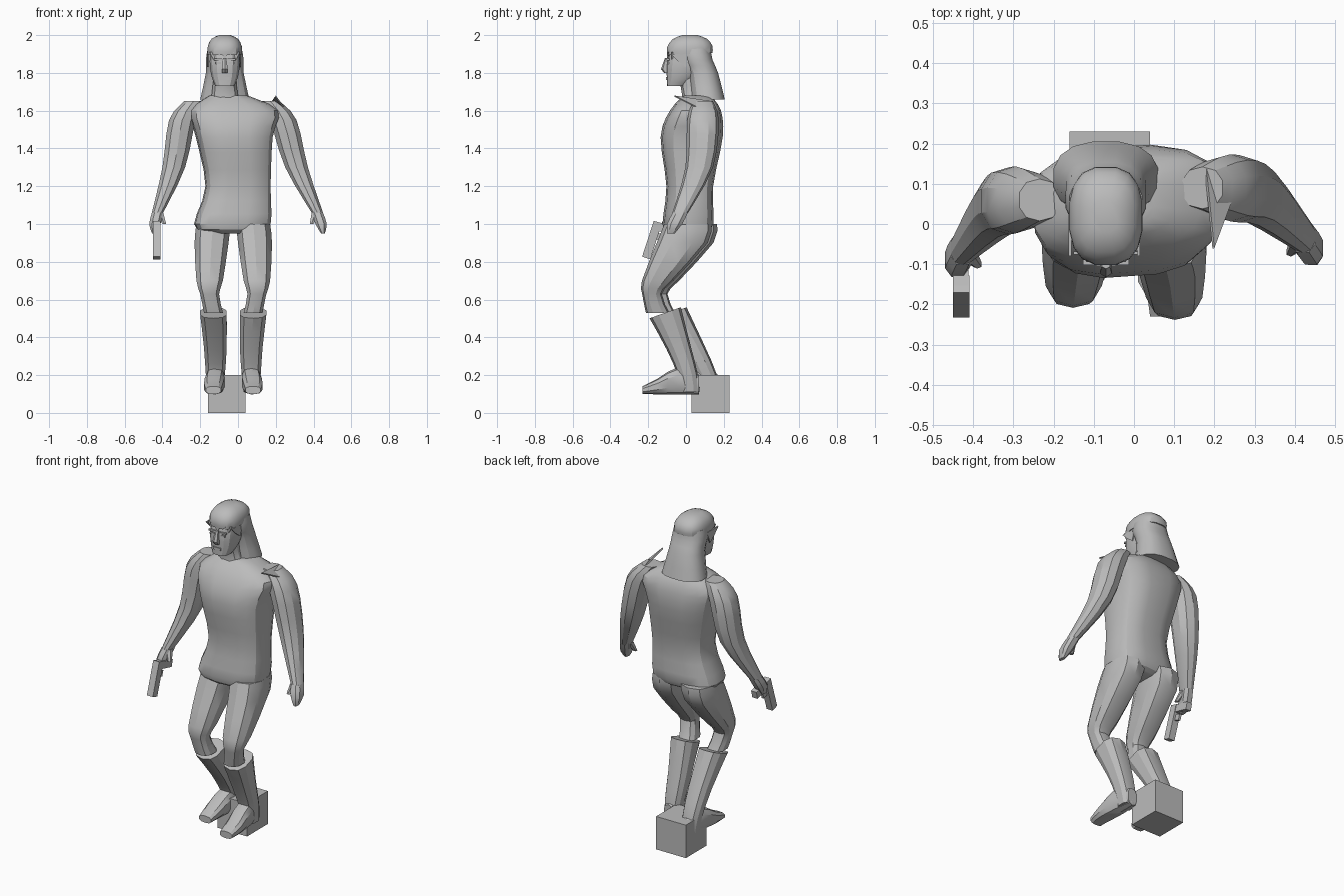
import bpy, bmesh, math
from mathutils import Matrix, Vector

old = bpy.data.objects.get("Cube")
if old:
    bpy.data.objects.remove(old, do_unlink=True)

colour = [.5, .5, .5, 1]
grey = bpy.data.materials.new("plain_grey")
grey.use_nodes = True
grey.diffuse_color = colour
grey.node_tree.nodes["Principled BSDF"].inputs["Base Color"].default_value = colour
parts = []


def finish(name, bm):
    bmesh.ops.recalc_face_normals(bm, faces=bm.faces)
    mesh = bpy.data.meshes.new(name)
    bm.to_mesh(mesh)
    bm.free()
    mesh.materials.append(grey)
    obj = bpy.data.objects.new(name, mesh)
    bpy.context.collection.objects.link(obj)
    parts.append(obj)


def blend(rings, steps):
    """Yield rings along a smooth spline through the key rings, with progress."""
    keys = [Vector(ring) for ring in rings]
    last = len(keys) - 1
    for i in range(last):
        before, start = keys[max(i - 1, 0)], keys[i]
        end, after = keys[i + 1], keys[min(i + 2, last)]
        leave, arrive = (end - before) / 2, (after - start) / 2
        for step in range(steps):
            t = step / steps
            gap = end - start
            ring = (start + leave * t + (gap * 3 - leave * 2 - arrive) * t ** 2
                    + (leave + arrive - gap * 2) * t ** 3)
            yield ring, (i + t) / last
    yield keys[last], 1


def loft(name, rings, sides=12, power=2.6, steps=2, upright=False, yaw=0, slope=0):
    """Skin rounded rings (x, y, z, half width, half depth) into a closed body."""
    bm = bmesh.new()
    fit = math.cos(math.pi / sides) ** (2 / power)
    turn = Matrix.Rotation(math.radians(yaw), 3, "Z")
    loops = []
    for (x, y, z, wide, deep), progress in blend(rings, steps):
        loop = []
        for i in range(sides):
            angle = math.tau * (i + .5) / sides
            u, v = (math.copysign(abs(t) ** (2 / power), t) / fit
                    for t in (math.cos(angle), math.sin(angle)))
            u, v = u * wide, v * deep
            if upright:
                offset = Vector((u, 0, v))
            else:
                offset = turn @ Vector((u, v, v * slope * (1 - progress)))
            loop.append(bm.verts.new(Vector((x, y, z)) + offset))
        loops.append(loop)
    for low, high in zip(loops, loops[1:]):
        for i in range(sides):
            j = (i + 1) % sides
            bm.faces.new((low[i], low[j], high[j], high[i]))
    bm.faces.new(loops[0])
    bm.faces.new(loops[-1])
    finish(name, bm)


def box(name, centre, size, tilt=0):
    bm = bmesh.new()
    bmesh.ops.create_cube(bm, size=1)
    bm.transform(Matrix.Translation(centre)
                 @ Matrix.Rotation(math.radians(tilt), 4, "X")
                 @ Matrix.Diagonal((*size, 1)))
    finish(name, bm)


def plate(name, points, thickness=.008):
    """Flat polygon given a little thickness."""
    bm = bmesh.new()
    face = bm.faces.new([bm.verts.new(point) for point in points])
    face.normal_update()
    push = face.normal * thickness
    grown = bmesh.ops.extrude_face_region(bm, geom=[face])["geom"]
    moved = [item for item in grown if isinstance(item, bmesh.types.BMVert)]
    bmesh.ops.translate(bm, vec=push, verts=moved)
    finish(name, bm)


def right_leg(x, y, z, wide, deep):
    """The right leg trails, most of all below the boot top."""
    drop = min(max(2 - 4 * z, 0), 1)
    return -x - .05, y + .03 + .07 * drop, z, wide, deep


def right_arm(x, y, z, wide, deep):
    """The right shoulder sits wider and slightly forward."""
    return -x - (z - 1) / 10, y - .03, z, wide, deep


def pair(label, rings, opposite, **style):
    loft("left_" + label, rings, **style)
    loft("right_" + label, [opposite(*ring) for ring in rings], **style)


# Block behind the feet
box("rear_block", (-.06, .13, .1), (.2, .2, .2))

# Torso and neck
loft("torso", [(-.03, 0, .95, .13, .09), (-.03, .01, 1, .2, .13), (0, .02, 1.2, .17, .12),
               (-.02, .03, 1.46, .2, .16), (-.02, .05, 1.6, .23, .13), (-.05, .06, 1.68, .1, .07)],
     sides=16, power=3, steps=3, yaw=4)
loft("neck", [(-.06, .05, 1.62, .1, .08), (-.07, .04, 1.68, .07, .06), (-.07, .02, 1.78, .06, .06)])

# Legs, boots and feet
pair("thigh", [(.08, .01, 1, .09, .12), (.09, -.02, .9, .09, .13), (.1, -.15, .7, .07, .08),
               (.1, -.18, .63, .05, .05), (.08, -.15, .53, .05, .06)], right_leg, sides=10)
pair("boot", [(.08, -.11, .53, .07, .08), (.07, -.04, .35, .06, .06), (.07, .01, .2, .05, .05),
              (.07, .02, .11, .04, .05)], right_leg, sides=10, slope=.35)
pair("foot", [(.07, .07, .15, .03, .05), (.07, -.04, .17, .05, .07), (.08, -.15, .14, .05, .04),
              (.08, -.23, .12, .04, .02)], right_leg, sides=10, upright=True)

# Arms, hands and thumbs
pair("arm", [(.17, .09, 1.65, .05, .05), (.24, .09, 1.55, .07, .08), (.31, .07, 1.3, .06, .07),
             (.42, -.03, 1.06, .03, .04)], right_arm, sides=10, power=2.3, steps=3)
pair("hand", [(.42, -.03, 1.06, .03, .04), (.44, -.06, 1, .03, .04), (.45, -.08, .95, .01, .02)],
     right_arm, sides=8)
pair("thumb", [(.41, -.04, 1.06, .02, .02), (.39, -.07, 1, .01, .01)], right_arm, sides=6)

# Handgun pointing down
box("gun_barrel", (-.43, -.18, .915), (.04, .045, .2), tilt=-18)
box("gun_grip", (-.43, -.1, .975), (.035, .12, .045), tilt=-14)
box("trigger_guard", (-.43, -.135, .93), (.015, .035, .035), tilt=-18)

# Pointed shoulder spike
plate("shoulder_spike", [(.2, -.06, 1.68), (.18, .14, 1.65), (.26, .1, 1.6)])

# Head and nose, centred on the turned neck
middle = -.07


def centred(name, rings, **style):
    loft(name, [(middle, *ring) for ring in rings], **style)


centred("head", [(-.05, 1.73, .05, .05), (-.02, 1.78, .07, .08), (0, 1.86, .08, .1),
                 (.02, 1.96, .07, .09)], sides=14)
centred("nose", [(-.1, 1.88, .01, .01), (-.11, 1.82, .015, .02), (-.1, 1.8, .015, .015)],
        sides=6, steps=1)

# Mouth, brows and eyes
box("lips", (middle, -.095, 1.77), (.05, .02, .015))
for side in (-1, 1):
    x = middle + side * .035
    box("brow", (x, -.095, 1.87), (.045, .015, .01))
    box("eye", (x, -.095, 1.853), (.03, .01, .01))

# Hair cap and long back hair
centred("hair_cap", [(.02, 1.9, .09, .12), (.02, 1.94, .09, .12), (.02, 1.98, .07, .09),
                     (.02, 2, .03, .04)], sides=16, slope=.04)
centred("long_hair", [(.05, 1.93, .09, .08), (.06, 1.87, .1, .08), (.09, 1.8, .1, .08),
                      (.115, 1.66, .13, .09)], sides=16, power=2.4)

# Jagged fringe and the locks beside the face
for i in range(-2, 3):
    x, y = middle + i * .03, -.1 + i * i * .006
    tip = 1.87 + (i % 2) * .02
    plate("fringe_lock", [(x - .02, y, 1.91), (x + .02, y, 1.91), (x, y, tip)])
for side in (-1, 1):
    x = middle + side * .085
    plate("side_lock", [(x, -.08, 1.9), (x, .03, 1.9), (x, 0, 1.83), (x, -.04, 1.86)])

# Soft shading with crisp edges
bpy.ops.object.select_all(action="DESELECT")
for obj in parts:
    obj.select_set(True)
bpy.context.view_layer.objects.active = parts[0]
bpy.ops.object.shade_smooth_by_angle(angle=math.radians(28))
